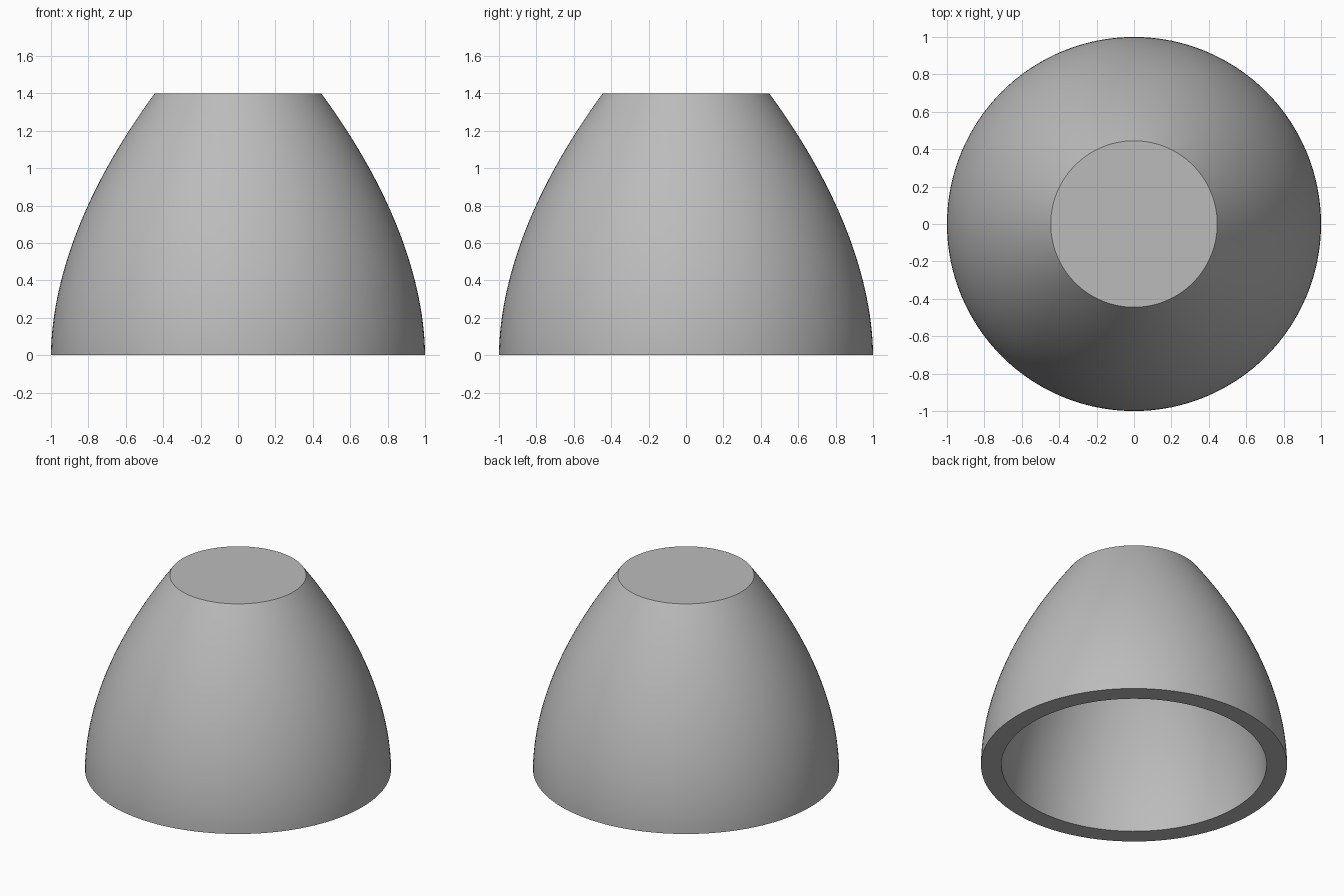
import bpy
import bmesh
import math

cube = bpy.data.objects.get("Cube")
if cube:
    bpy.data.objects.remove(cube)

HEIGHT, TOP_RADIUS, WALL = 1.4, 0.445, 0.134
STEPS, SIDES = 32, 128
BEND = 1.85


def outer_radius(z):
    return 1 - (1 - TOP_RADIUS) * (z / HEIGHT) ** BEND


# Grey plastic
grey = bpy.data.materials.new("grey")
grey.use_nodes = True
colour = (0.50, 0.50, 0.50, 1)
grey.diffuse_color = colour
grey.node_tree.nodes["Principled BSDF"].inputs["Base Color"].default_value = colour

# Closed profile: inner ceiling, inner wall, base rim, outer wall, flat top
cavity = HEIGHT - WALL
outer = [(outer_radius(HEIGHT * i / STEPS), HEIGHT * i / STEPS) for i in range(STEPS + 1)]
inner = [(outer_radius(cavity * i / STEPS) - WALL, cavity * i / STEPS) for i in range(STEPS + 1)]
profile = [(0, cavity)] + inner[::-1] + outer + [(0, HEIGHT)]

# Spin the profile into a hollow truncated dome
bm = bmesh.new()
verts = [bm.verts.new((r, 0, z)) for r, z in profile]
edges = [bm.edges.new(pair) for pair in zip(verts, verts[1:])]
bmesh.ops.spin(bm, geom=verts + edges, cent=(0, 0, 0), axis=(0, 0, 1),
               angle=math.tau, steps=SIDES, use_merge=True)
bmesh.ops.remove_doubles(bm, verts=bm.verts, dist=0.0001)
bmesh.ops.recalc_face_normals(bm, faces=bm.faces)

mesh = bpy.data.meshes.new("hollow_dome")
bm.to_mesh(mesh)
bm.free()
mesh.materials.append(grey)
dome = bpy.data.objects.new("hollow_dome", mesh)
bpy.context.collection.objects.link(dome)

# Smooth walls with crisp rims
bpy.context.view_layer.objects.active = dome
dome.select_set(True)
bpy.ops.object.shade_smooth_by_angle(angle=math.radians(30))
